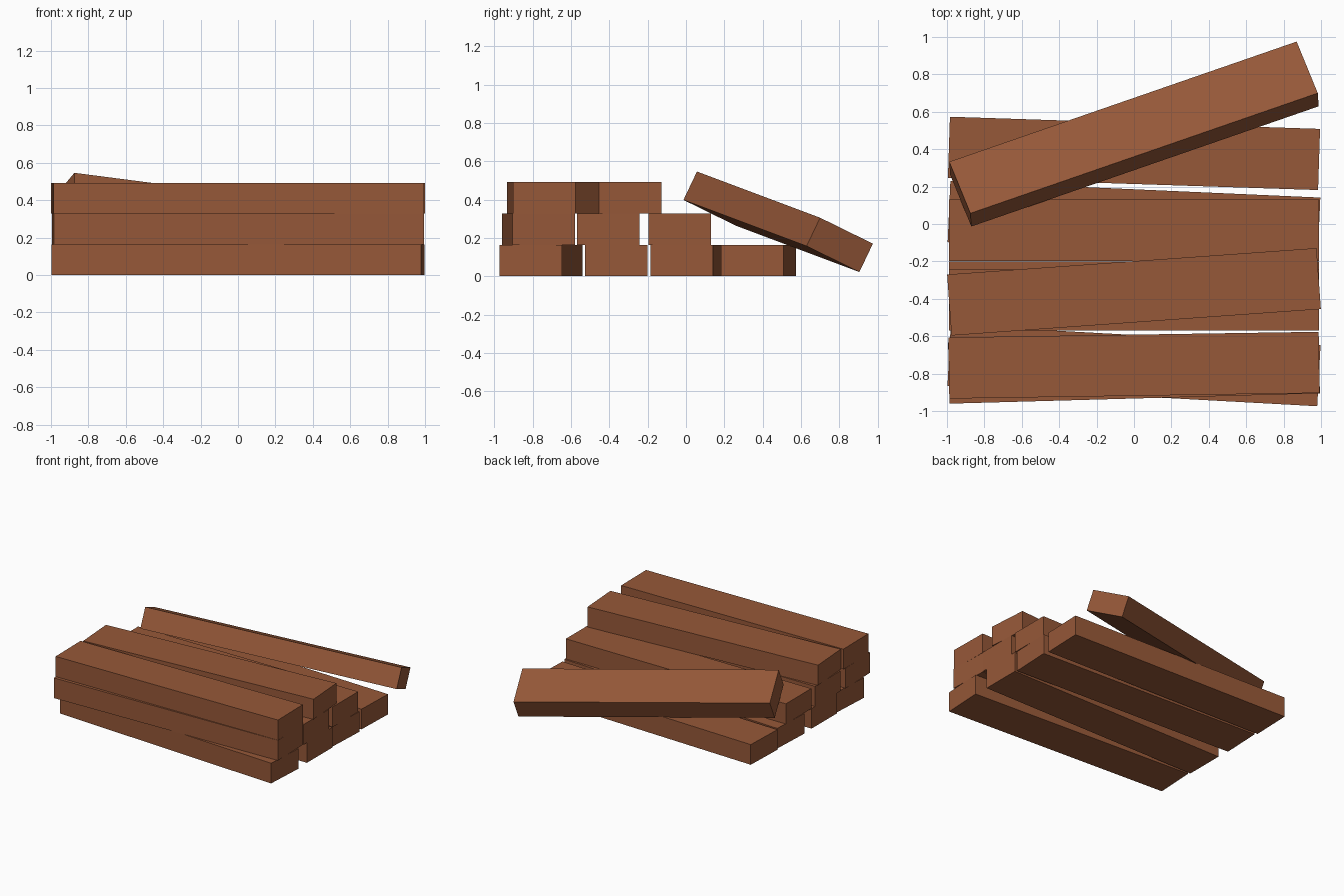
import bpy, math
from mathutils import Matrix, Vector

if "Cube" in bpy.data.objects:
    bpy.data.objects.remove(bpy.data.objects["Cube"])

L, W, H = 1.98, 0.327, 0.164   # size of every plank

wood = bpy.data.materials.new("brown wood")
wood.diffuse_color = (0.305, 0.098, 0.040, 1)
wood.use_nodes = True
wood.node_tree.nodes["Principled BSDF"].inputs["Base Color"].default_value = wood.diffuse_color


def plank(name, matrix):
    bpy.ops.mesh.primitive_cube_add(size=1)
    ob = bpy.context.object
    ob.name = name
    ob.data.transform(matrix @ Matrix.Diagonal((L, W, H, 1)))
    ob.data.materials.append(wood)


# stacked planks: for each layer, the y of the left end and of the right end
layers = {
    "bottom": [(-0.703, -0.811), (-0.364, -0.364), (0.066, -0.022), (0.41, 0.345)],
    "middle": [(-0.797, -0.742), (-0.406, -0.406), (-0.033, -0.033)],
    "top": [(-0.770, -0.740), (-0.433, -0.292)],
}
for i, (layer, rows) in enumerate(layers.items()):
    for n, (left, right) in enumerate(rows):
        place = Matrix.Translation((0, (left + right) / 2, (i + 0.5) * H))
        turn = Matrix.Rotation(math.asin((right - left) / L), 4, 'Z')
        plank(f"{layer}_plank_{n + 1}", place @ turn)

# plank leaning against the back of the stack
along = Vector((1.85, 0.64, -0.24)).normalized()
across = Vector((-0.11, 0.275, -0.135))
up = along.cross(across).normalized()
across = up.cross(along)
lean = Matrix((along, across, up)).transposed().to_4x4()
plank("leaning_plank", Matrix.Translation((0, 0.481, 0.284)) @ lean)
